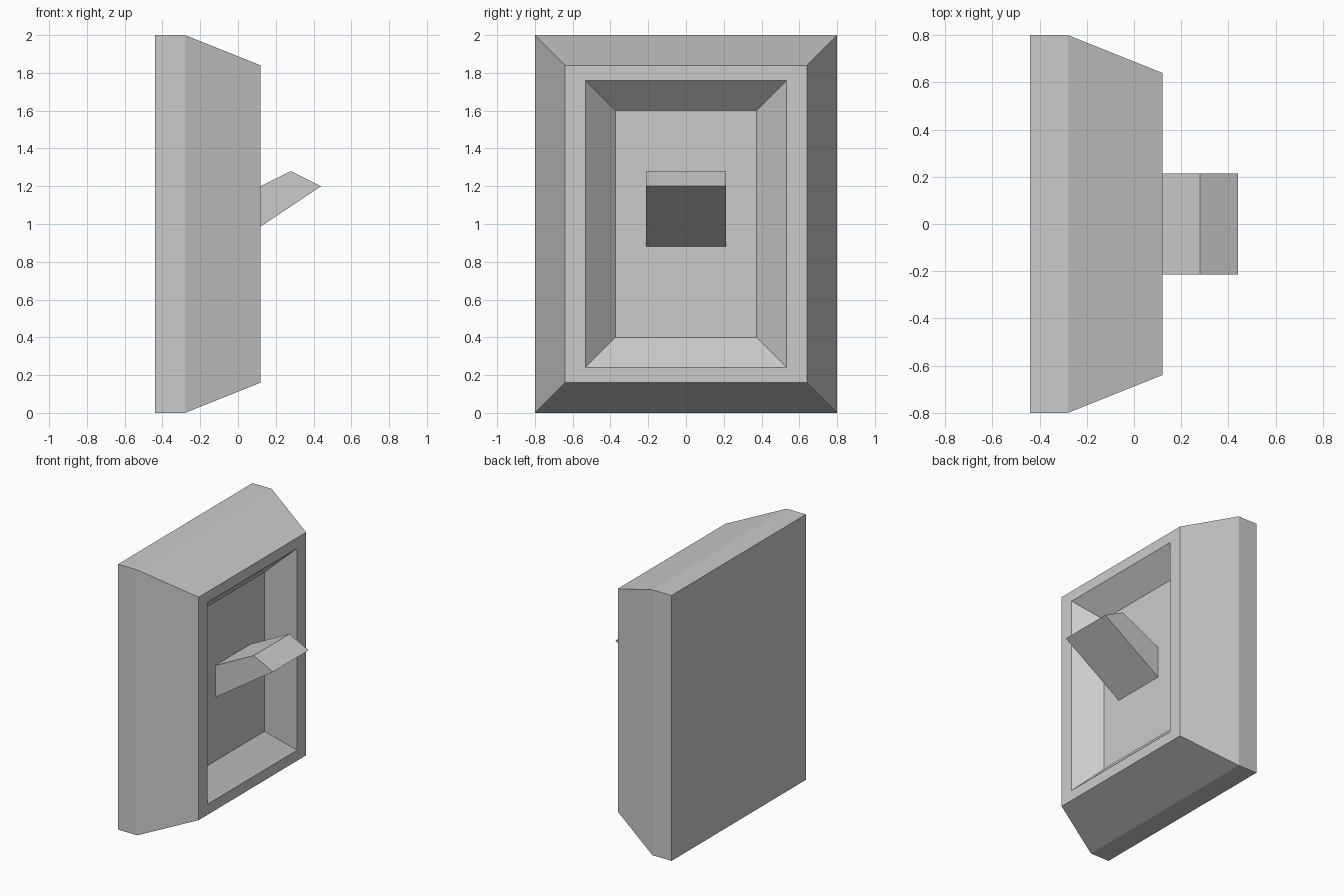
import bpy
import bmesh

cube = bpy.data.objects.get("Cube")
if cube:
    bpy.data.objects.remove(cube, do_unlink=True)

# Single plain grey
grey = bpy.data.materials.new("light_grey")
grey.use_nodes = True
colour = (0.6, 0.6, 0.6, 1)
grey.diffuse_color = colour
grey.node_tree.nodes["Principled BSDF"].inputs["Base Color"].default_value = colour


def loft(name, rings):
    """Join equal-sized loops of points into one closed flat-shaded solid."""
    bm = bmesh.new()
    loops = [[bm.verts.new(p) for p in ring] for ring in rings]
    for a, b in zip(loops, loops[1:]):
        n = len(a)
        for i in range(n):
            j = (i + 1) % n
            bm.faces.new((a[i], a[j], b[j], b[i]))
    bm.faces.new(loops[0])
    bm.faces.new(loops[-1])
    bmesh.ops.recalc_face_normals(bm, faces=bm.faces[:])
    mesh = bpy.data.meshes.new(name)
    bm.to_mesh(mesh)
    bm.free()
    mesh.materials.append(grey)
    obj = bpy.data.objects.new(name, mesh)
    bpy.context.collection.objects.link(obj)
    return obj


def rectangle(x, half_y, half_z):
    """Upright rectangle centred at mid height."""
    return [(x, sy * half_y, 1 + sz * half_z)
            for sy, sz in ((-1, -1), (1, -1), (1, 1), (-1, 1))]


# Wall plate: back, straight rim, bevelled sides, front lip, sloped recess floor
loft("wall_plate", [
    rectangle(-0.44, 0.8, 1.0),
    rectangle(-0.28, 0.8, 1.0),
    rectangle(0.12, 0.64, 0.84),
    rectangle(0.12, 0.533, 0.76),
    rectangle(-0.04, 0.373, 0.6),
])

# Toggle lever: side profile extruded across the width
profile = [(-0.04, 0.88), (0.44, 1.2), (0.28, 1.28), (-0.04, 1.12)]
loft("toggle_lever", [[(x, y, z) for x, z in profile] for y in (-0.213, 0.213)])
